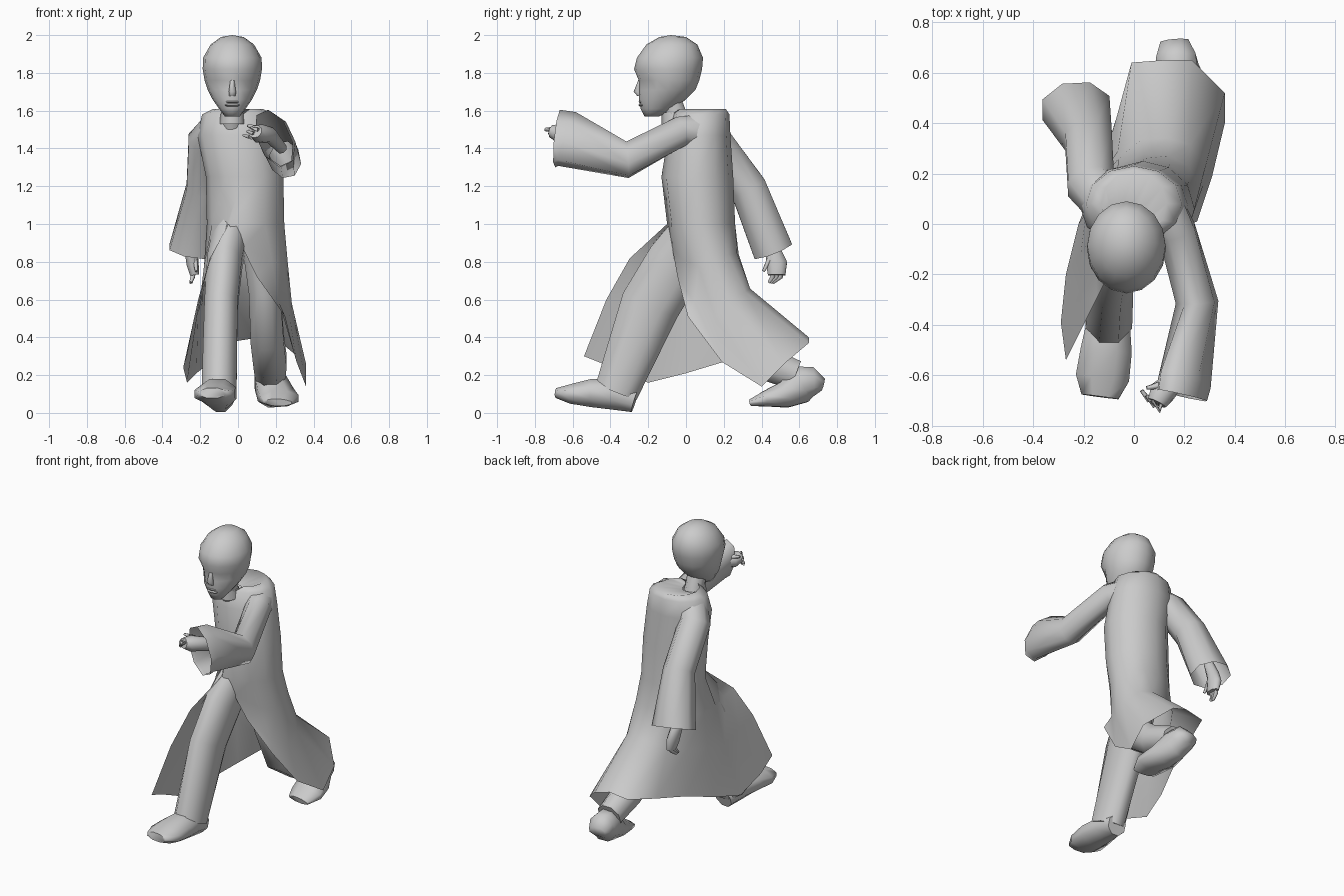
import bpy, bmesh, math
from mathutils import Vector

if "Cube" in bpy.data.objects:
    bpy.data.objects.remove(bpy.data.objects["Cube"], do_unlink=True)

grey = bpy.data.materials.new("plain grey")
grey.use_nodes = True
grey.diffuse_color = (0.6, 0.6, 0.6, 1)
grey.node_tree.nodes["Principled BSDF"].inputs["Base Color"].default_value = grey.diffuse_color


def finish(name, bm, angle):
    """Turn a bmesh into a smooth shaded object."""
    bmesh.ops.remove_doubles(bm, verts=bm.verts, dist=0.0005)
    bmesh.ops.recalc_face_normals(bm, faces=bm.faces)
    mesh = bpy.data.meshes.new(name)
    bm.to_mesh(mesh)
    bm.free()
    mesh.materials.append(grey)
    obj = bpy.data.objects.new(name, mesh)
    bpy.context.collection.objects.link(obj)
    bpy.ops.object.select_all(action="DESELECT")
    obj.select_set(True)
    bpy.context.view_layer.objects.active = obj
    bpy.ops.object.shade_smooth_by_angle(angle=math.radians(angle))


def loft(name, rings, closed=True, cap_start=False, cap_end=False, angle=70):
    """Skin a list of point rings that all have the same length."""
    bm = bmesh.new()
    rows = [[bm.verts.new(p) for p in ring] for ring in rings]
    count = len(rows[0])
    for low, high in zip(rows, rows[1:]):
        for i in range(count if closed else count - 1):
            j = (i + 1) % count
            bm.faces.new((low[i], low[j], high[j], high[i]))
    if cap_start:
        bm.faces.new(rows[0])
    if cap_end:
        bm.faces.new(rows[-1])
    finish(name, bm, angle)


def limb(name, stations, sides=8, cap_start=True, cap_end=True, rolls=None):
    """Tube along stations of (x, y, z, half width, half depth), each rolled if asked."""
    centres = [Vector(s[:3]) for s in stations]
    rolls = rolls or [0] * len(stations)
    rings = []
    for i, (centre, station) in enumerate(zip(centres, stations)):
        before = centres[max(i - 1, 0)]
        after = centres[min(i + 1, len(centres) - 1)]
        along = (after - before).normalized()
        side = Vector((1, 0, 0))
        side = (side - along * side.dot(along)).normalized()
        depth = along.cross(side)
        c, s = math.cos(rolls[i]), math.sin(rolls[i])
        side, depth = side * c + depth * s, depth * c - side * s
        ring = []
        for k in range(sides):
            a = math.tau * (k + 0.5) / sides
            ring.append(centre + side * math.cos(a) * station[3] + depth * math.sin(a) * station[4])
        rings.append(ring)
    loft(name, rings, True, cap_start, cap_end)


def oval(x, y, z, half_x, half_y, columns):
    """Level ring that starts at the front and runs round by the right side."""
    points = []
    for k in range(columns):
        a = math.tau * k / (columns - 1)
        points.append(Vector((x - half_x * math.sin(a), y - half_y * math.cos(a), z)))
    return points


# Robe: closed body above the waist, skirt split at the front below it
hem = [Vector(p) for p in (
    (-.27, -.54, .3), (-.29, -.39, .24), (-.27, -.2, .16), (-.22, 0, .21),
    (-.14, .2, .27), (-.07, .42, .32), (-.01, .64, .38), (.12, .65, .4),
    (.23, .65, .37), (.36, .52, .26), (.36, .4, .14), (.31, .19, .27), (.25, .01, .51))]
columns = len(hem)
body = [oval(*spec, columns) for spec in (
    (-.03, -.03, 1.57, .06, .07),
    (.0, .08, 1.61, .13, .13),
    (.0, .08, 1.58, .19, .15),
    (.0, .07, 1.47, .215, .165),
    (.035, .06, 1.25, .205, .19),
    (.04, .08, 1, .205, .18))]
body[1][0].z = body[1][-1].z = 1.57
waist = body[-1]
waist[0].x = waist[-1].x = -.05
skirt = []
for drop, back, right_edge, left_edge in ((.26, .05, .45, .25), (.57, .2, .73, .5)):
    ring = []
    for k in range(columns):
        turn = 1 - 2 * k / (columns - 1)
        edge = right_edge if turn > 0 else left_edge
        p = waist[k].lerp(hem[k], back + (edge - back) * abs(turn))
        p.z = waist[k].z + drop * (hem[k].z - waist[k].z)
        ring.append(p)
    skirt.append(ring)
loft("robe", body + skirt + [hem], closed=False)

# Collar standing round the neck
loft("collar", [oval(-.03, -.05, 1.53, .07, .08, 9), oval(-.03, -.06, 1.59, .06, .07, 9)])

# Neck and head
limb("neck", [(-.03, -.03, 1.52, .06, .06), (-.03, -.09, 1.68, .06, .06)])
profile = (  # height, front, back, half width
    (1.57, -.22, -.14, .04), (1.61, -.24, -.06, .07), (1.66, -.25, 0, .105),
    (1.71, -.25, .05, .13), (1.76, -.25, .07, .147), (1.82, -.275, .085, .157),
    (1.88, -.26, .09, .155), (1.95, -.21, .06, .115), (1.99, -.14, 0, .06))
rings = [oval(-.03, (f + b) / 2, z, w, (b - f) / 2, 17)[:-1] for z, f, b, w in profile]
for i in (3, 4):  # eye hollows on each side of the nose
    for k in (2, -2):
        rings[i][k].y += .015
top = [Vector((-.03, -.08, 2))] * len(rings[0])
loft("head", rings + [top], cap_start=True)

# Nose and mouth
limb("nose", [(-.03, -.245, 1.76, .012, .008), (-.03, -.255, 1.7, .022, .022),
              (-.03, -.247, 1.68, .02, .01)], 6)
for label, z in (("upper_lip", 1.647), ("lower_lip", 1.63)):
    loft(label, [oval(-.03, -.232, z + rise, .04 - abs(rise), .02 - abs(rise), 9)[:-1]
                 for rise in (-.007, 0, .007)], True, True, True)

# Sleeves with wide open cuffs
limb("left_sleeve", [(.1, .08, 1.49, .1, .1), (.17, -.03, 1.49, .08, .085),
                     (.25, -.31, 1.34, .085, .1), (.2, -.63, 1.45, .095, .16),
                     (.19, -.68, 1.452, .09, .165)],
     cap_end=False, rolls=(0, 0, .2, .42, .42))
limb("right_sleeve", [(-.1, .08, 1.51, .1, .09), (-.17, .15, 1.44, .1, .1),
                      (-.18, .33, 1.19, .1, .105), (-.23, .46, .86, .145, .115)], cap_end=False)

# Hands: wrist, palm, thumb and fingers
limb("left_hand", [(.23, -.45, 1.4, .03, .03), (.17, -.61, 1.47, .04, .045),
                   (.11, -.67, 1.48, .055, .05), (.09, -.71, 1.49, .04, .035)])
limb("right_hand", [(-.25, .41, .98, .03, .03), (-.25, .46, .86, .035, .045),
                    (-.24, .48, .79, .035, .06), (-.23, .48, .73, .025, .05)])
for i in range(3):
    shift = i * .02
    limb("left_finger", [(.11 - shift, -.69, 1.5 - shift, .014, .014),
                         (.1 - shift, -.74 + shift, 1.5 - shift, .011, .011),
                         (.07 - shift, -.7 + shift, 1.51 - shift, .008, .008)], 6)
    limb("right_finger", [(-.23, .51 - shift, .77, .015, .015),
                          (-.24, .5 - shift, .72, .013, .013),
                          (-.25, .46 - shift / 2, .69, .009, .009)], 6)
limb("left_thumb", [(.1, -.64, 1.51, .015, .015), (.05, -.65, 1.52, .007, .007)], 6)
limb("right_thumb", [(-.23, .45, .83, .015, .015), (-.22, .41, .75, .008, .008)], 6)

# Trousers, the right leg forward and the left leg trailing
limb("right_trouser", [(-.03, .07, 1, .1, .13), (-.07, -.05, .8, .1, .17),
                       (-.09, -.19, .57, .095, .17), (-.1, -.37, .11, .1, .125)])
limb("left_trouser", [(.1, .09, 1, .1, .13), (.14, .13, .65, .09, .12),
                      (.155, .23, .39, .095, .11), (.17, .4, .27, .095, .1),
                      (.17, .58, .2, .085, .085)])

# Shoes
limb("right_shoe", [(-.09, -.27, .065, .065, .068), (-.1, -.38, .1, .09, .09),
                    (-.11, -.5, .105, .11, .08), (-.125, -.61, .1, .115, .055),
                    (-.135, -.685, .105, .08, .028)])
limb("left_shoe", [(.21, .345, .055, .08, .02), (.22, .42, .075, .11, .045),
                   (.2, .52, .095, .105, .075), (.175, .6, .15, .09, .11),
                   (.165, .67, .165, .085, .085), (.16, .725, .15, .06, .035)])
